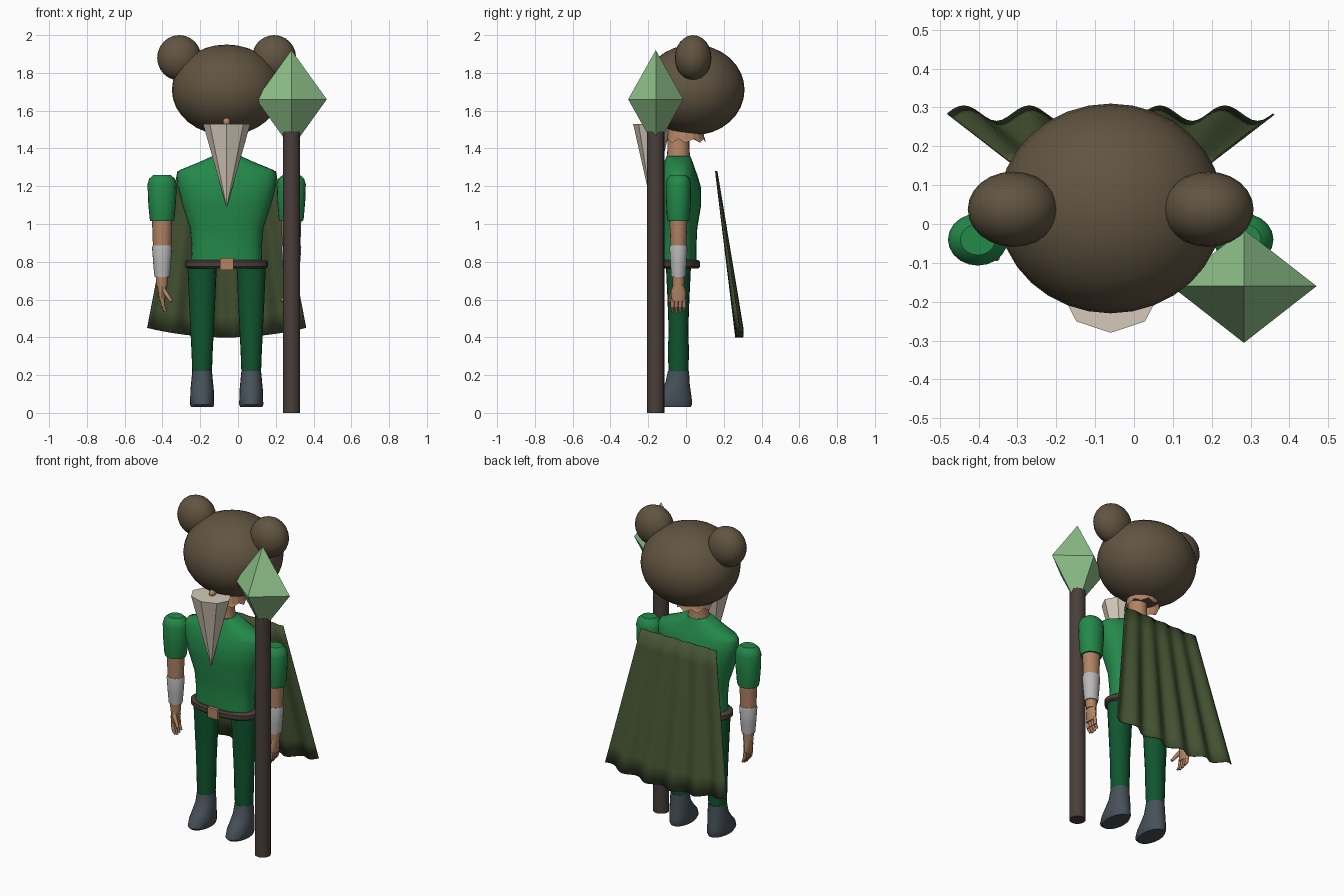
import bpy, bmesh, math
from mathutils import Vector, Matrix

cube = bpy.data.objects.get("Cube")
if cube:
    bpy.data.objects.remove(cube, do_unlink=True)

CX = -0.06   # centre line of the figure
CY = -0.04   # depth of the body axis


def material(name, r, g, b):
    m = bpy.data.materials.new(name)
    m.use_nodes = True
    m.diffuse_color = (r, g, b, 1)
    bsdf = m.node_tree.nodes["Principled BSDF"]
    bsdf.inputs["Base Color"].default_value = (r, g, b, 1)
    bsdf.inputs["Roughness"].default_value = 0.8
    return m


HAIR = material("fur brown", .12, .09, .053)
TUNIC = material("tunic green", .017, .25, .068)
TROUSER = material("trouser green", .005, .09, .028)
CAPE = material("cape olive", .06, .088, .033)
SKIN = material("skin tan", .44, .23, .125)
BOOT = material("boot slate", .062, .08, .098)
WHITE = material("bracer grey", .48, .48, .48)
BEARD = material("beard cream", .66, .59, .49)
WOOD = material("dark wood", .068, .048, .042)
CRYSTAL = material("crystal green", .27, .53, .25)


def finish(name, bm, mat, smooth=40):
    bmesh.ops.recalc_face_normals(bm, faces=bm.faces)
    me = bpy.data.meshes.new(name)
    bm.to_mesh(me)
    bm.free()
    me.materials.append(mat)
    if smooth:
        me.shade_smooth()
        me.set_sharp_from_angle(angle=math.radians(smooth))
    ob = bpy.data.objects.new(name, me)
    bpy.context.collection.objects.link(ob)
    return ob


def loft(name, rings, mat, n=20, power=2.0, smooth=40, caps=True):
    """Stack of elliptical rings, each (cx, cy, z, rx, ry)."""
    bm = bmesh.new()
    loops = []
    for cx, cy, z, rx, ry in rings:
        loop = []
        for i in range(n):
            a = math.tau * i / n
            c, s = math.cos(a), math.sin(a)
            x = math.copysign(abs(c) ** (2 / power), c)
            y = math.copysign(abs(s) ** (2 / power), s)
            loop.append(bm.verts.new((cx + rx * x, cy + ry * y, z)))
        loops.append(loop)
    for a, b in zip(loops, loops[1:]):
        for i in range(n):
            j = (i + 1) % n
            bm.faces.new((a[i], a[j], b[j], b[i]))
    if caps:
        bm.faces.new(loops[0])
        bm.faces.new(loops[-1])
    return finish(name, bm, mat, smooth)


def ball(name, centre, radii, mat, n=32):
    bm = bmesh.new()
    bmesh.ops.create_uvsphere(bm, u_segments=n, v_segments=n // 2, radius=1)
    bmesh.ops.transform(bm, verts=bm.verts,
                        matrix=Matrix.Translation(centre) @ Matrix.Diagonal((*radii, 1)))
    return finish(name, bm, mat, 60)


def rod(name, p, q, r1, r2, mat, n=8):
    p, q = Vector(p), Vector(q)
    bm = bmesh.new()
    bmesh.ops.create_cone(bm, cap_ends=True, segments=n, radius1=r1, radius2=r2,
                          depth=(q - p).length)
    turn = (q - p).to_track_quat('Z', 'Y').to_matrix().to_4x4()
    bmesh.ops.transform(bm, verts=bm.verts, matrix=Matrix.Translation((p + q) / 2) @ turn)
    return finish(name, bm, mat, 50)


# Head, neck and ragged lower edge of the face
ball("head_fur", (CX, .04, 1.71), (.29, .27, .24), HAIR)
loft("neck", [(CX, CY, 1.32, .07, .065), (CX, CY, 1.40, .052, .058),
              (CX, CY, 1.52, .052, .058)], SKIN)
jaw = loft("jaw_fringe", [(CX, 0, 1.50, .085, .085), (CX, 0, 1.45, .095, .10),
                          (CX, 0, 1.43, .10, .105)], SKIN, n=16, smooth=0, caps=False)
for v in jaw.data.vertices:
    if v.co.z < 1.44 and v.index % 2:
        v.co.z += .022
ball("nose", (CX, -.165, 1.54), (.02, .025, .022), SKIN, 12)
loft("beard", [(CX, -.18, 1.09, .001, .001), (CX, -.18, 1.53, .125, .10)], BEARD, n=8, smooth=30)

# Tunic
loft("tunic", [(CX, CY, .77, .19, .095), (CX, CY, .88, .185, .095),
               (CX, CY, .98, .195, .10), (CX, CY, 1.10, .235, .12),
               (CX, CY, 1.20, .26, .118), (CX, CY, 1.26, .265, .10),
               (CX, CY, 1.285, .25, .09), (CX, CY, 1.33, .14, .075),
               (CX, CY, 1.36, .075, .062)], TUNIC, n=28, power=2.3)

# Belt and buckle
loft("belt", [(CX, CY, .765, .205, .105), (CX, CY, .775, .22, .115),
              (CX, CY, .80, .22, .115), (CX, CY, .81, .205, .105)], WOOD, n=28, power=2.2)
bm = bmesh.new()
bmesh.ops.create_cube(bm, size=1)
bmesh.ops.transform(bm, verts=bm.verts, matrix=Matrix.Translation((CX, -.155, .788))
                    @ Matrix.Diagonal((.07, .022, .062, 1)))
finish("belt_buckle", bm, SKIN, 0)

# Limbs, one pass for each side
for s, side in ((-1, "right"), (1, "left")):
    x = CX + s * .13
    loft(side + "_leg", [(x, CY, .21, .052, .052), (x, CY, .32, .056, .056),
                         (x, CY, .44, .062, .052), (x, CY, .60, .070, .058),
                         (x, CY, .79, .078, .067)], TROUSER)
    loft(side + "_boot", [(x, -.075, .03, .058, .10), (x, -.08, .045, .064, .112),
                          (x, -.075, .08, .063, .105), (x, -.058, .12, .062, .082),
                          (x, -.045, .16, .058, .064), (x, CY, .222, .052, .056)], BOOT)
    x = CX + s * .342
    loft(side + "_sleeve", [(x, CY, 1.015, .062, .058), (x, CY, 1.03, .066, .061),
                            (x, CY, 1.12, .074, .066), (x, CY, 1.21, .077, .067),
                            (x, CY, 1.24, .068, .06), (x, CY, 1.26, .045, .04)], TUNIC)
    loft(side + "_forearm", [(x, CY, .67, .03, .03), (x, CY, .74, .034, .034),
                             (x, CY, .87, .048, .042), (x, CY, 1.04, .054, .048)], SKIN, n=16)
    loft(side + "_bracer", [(x, CY, .72, .04, .038), (x, CY, .78, .046, .042),
                            (x, CY, .875, .053, .048), (x, CY, .886, .05, .045)], WHITE)
    # Hand hangs with the palm towards the thigh
    loft(side + "_palm", [(x, CY, .59, .015, .036), (x, CY, .64, .022, .04),
                          (x, CY, .68, .024, .028)], SKIN, n=12)
    for i in range(4):
        y = CY + (i - 1.5) * .02
        tip = .525 + .008 * abs(i - 1.3)
        bend = (x - s * .006, y * 1.02, .56)
        rod(f"{side}_finger_{i + 1}", (x, y, .605), bend, .011, .010, SKIN)
        rod(f"{side}_fingertip_{i + 1}", bend, (x - s * .02, y * 1.03, tip), .010, .006, SKIN)
    rod(side + "_thumb", (x - s * .008, CY - .025, .65), (x - s * .05, CY - .048, .59),
        .014, .008, SKIN)
    # Round ear on top of the head
    ball(side + "_ear", (CX + s * .251, .038, 1.88), (.117, .097, .12), HAIR, 24)

# Pleated cape flaring towards the hem
COLS, ROWS = 60, 8
bm = bmesh.new()
grid = []
for r in range(ROWS + 1):
    t = r / ROWS
    row = []
    for c in range(COLS + 1):
        u = c / COLS
        k = 2 * u - 1
        fold = math.sin(math.tau * 5 * u) * (.004 + .016 * t)
        z = 1.28 - t * (.88 - .05 * k * k)
        row.append(bm.verts.new((CX + k * (.26 + .16 * t), .16 + .123 * t + fold, z)))
    grid.append(row)
for a, b in zip(grid, grid[1:]):
    for i in range(COLS):
        bm.faces.new((a[i], a[i + 1], b[i + 1], b[i]))
cape = finish("cape", bm, CAPE, 40)
solid = cape.modifiers.new("thickness", 'SOLIDIFY')
solid.thickness = .005
solid.offset = 0

# Staff with a crystal head
SX, SY = .283, -.16
rod("staff", (SX, SY, 0), (SX, SY, 1.49), .046, .046, WOOD, 16)
loft("staff_crystal", [(SX, SY, 1.40, .0005, .0005), (SX, SY, 1.66, .187, .146),
                       (SX, SY, 1.92, .0005, .0005)], CRYSTAL, n=4, smooth=0)
